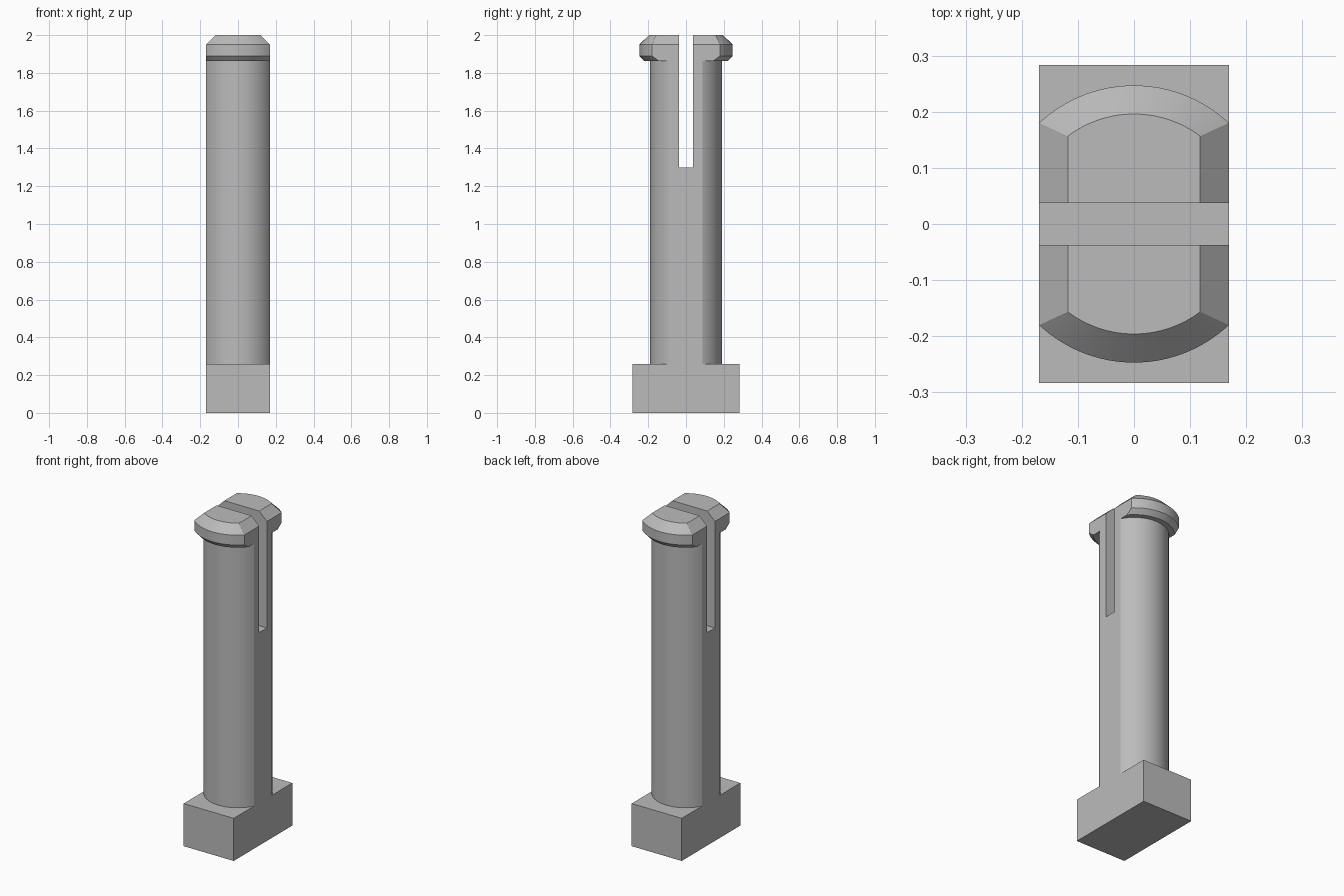
import bpy
import bmesh
from math import asin, sin, cos, radians

cube = bpy.data.objects.get("Cube")
if cube:
    bpy.data.objects.remove(cube, do_unlink=True)

HALF_X = 0.169      # half width between the side flats
SEGMENTS = 32       # facets on each rounded side

grey = bpy.data.materials.new("plain_grey")
grey.use_nodes = True
colour = (0.5, 0.5, 0.5, 1)
grey.diffuse_color = colour
grey.node_tree.nodes["Principled BSDF"].inputs["Base Color"].default_value = colour


def outline(radius, half_x):
    """Circle with its two x sides cut flat, counter-clockwise."""
    a = asin(half_x / radius)
    angles = [-a + 2 * a * i / SEGMENTS for i in range(SEGMENTS + 1)]
    front = [(radius * sin(t), -radius * cos(t)) for t in angles]
    return front + [(-x, -y) for x, y in front]


def loft(name, layers):
    """Solid through (z, outline) layers, capped at both ends."""
    bm = bmesh.new()
    rings = [[bm.verts.new((x, y, z)) for x, y in pts] for z, pts in layers]
    for low, high in zip(rings, rings[1:]):
        n = len(low)
        for i in range(n):
            j = (i + 1) % n
            bm.faces.new((low[i], low[j], high[j], high[i]))
    bm.faces.new(rings[0][::-1])
    bm.faces.new(rings[-1])
    mesh = bpy.data.meshes.new(name)
    bm.to_mesh(mesh)
    bm.free()
    mesh.materials.append(grey)
    ob = bpy.data.objects.new(name, mesh)
    bpy.context.collection.objects.link(ob)
    return ob


def block(name, hx, hy, z0, z1):
    pts = [(-hx, -hy), (hx, -hy), (hx, hy), (-hx, hy)]
    return loft(name, [(z0, pts), (z1, pts)])


def combine(target, other, operation):
    """Apply a boolean and discard the second solid."""
    mod = target.modifiers.new("combine", "BOOLEAN")
    mod.operation = operation
    mod.solver = "EXACT"
    mod.object = other
    bpy.context.view_layer.objects.active = target
    bpy.ops.object.modifier_apply(modifier=mod.name)
    bpy.data.objects.remove(other, do_unlink=True)


# Foot block, flat-sided shaft and bevelled head
pin = block("slotted_pin", HALF_X, 0.283, 0, 0.26)
shaft_outline = outline(0.19, HALF_X)
shaft = loft("shaft", [(0.1, shaft_outline), (1.9, shaft_outline)])
head = loft("head", [
    (1.862, outline(0.221, HALF_X)),
    (1.89, outline(0.247, HALF_X)),
    (1.95, outline(0.247, HALF_X)),
    (2.0, outline(0.196, 0.118)),
])
combine(pin, shaft, "UNION")
combine(pin, head, "UNION")

# Slot that splits the top into two prongs
combine(pin, block("slot_cutter", 0.4, 0.037, 1.3, 2.2), "DIFFERENCE")

# Merge coplanar faces, then smooth only the rounded sides
bm = bmesh.new()
bm.from_mesh(pin.data)
bmesh.ops.remove_doubles(bm, verts=bm.verts, dist=1e-5)
bmesh.ops.dissolve_limit(bm, angle_limit=radians(0.5), verts=bm.verts, edges=bm.edges)
bm.to_mesh(pin.data)
bm.free()

bpy.ops.object.select_all(action="DESELECT")
pin.select_set(True)
bpy.context.view_layer.objects.active = pin
bpy.ops.object.shade_smooth_by_angle(angle=radians(18))
